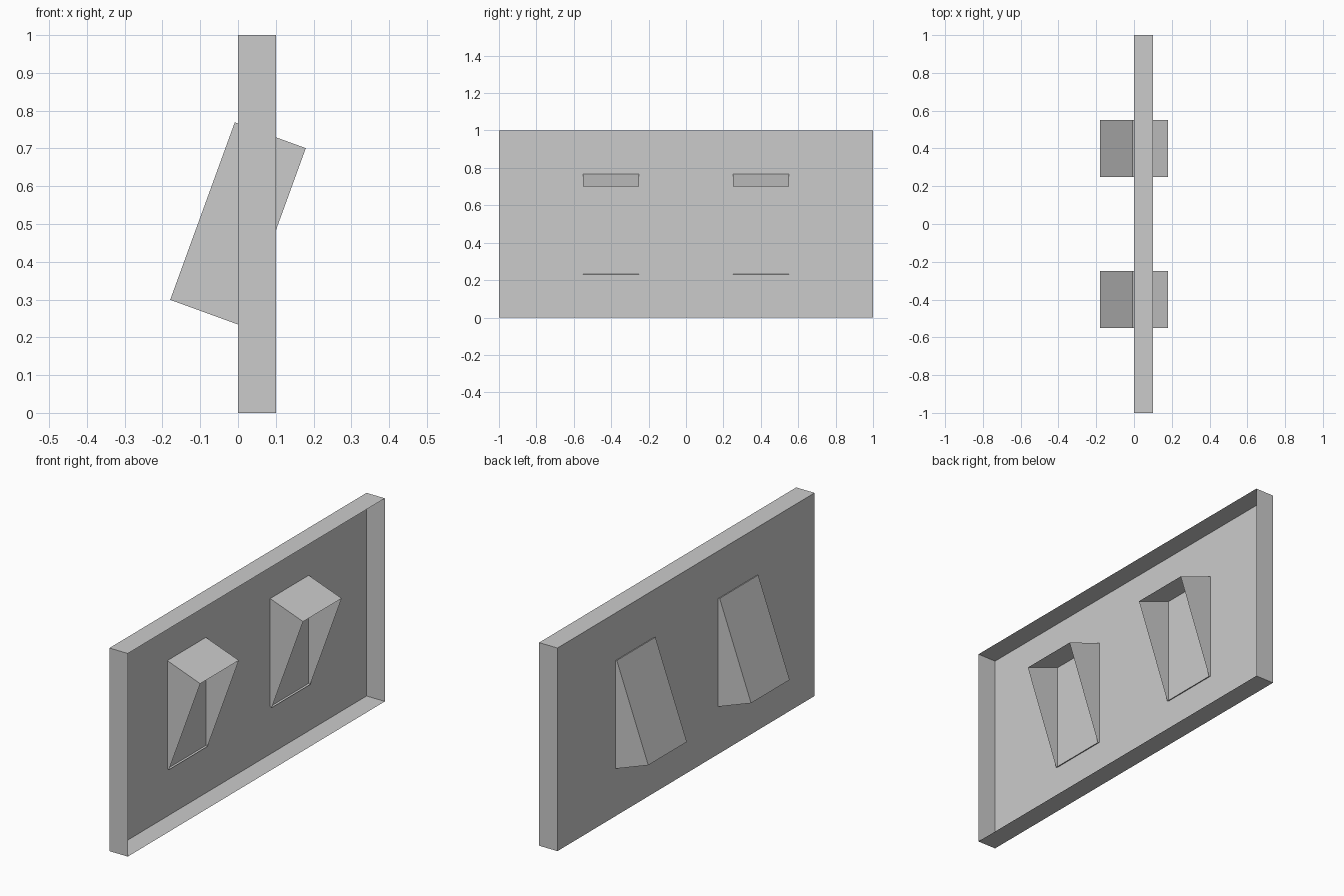
import bpy, bmesh, math
from mathutils import Matrix, Vector

cube = bpy.data.objects.get("Cube")
if cube:
    bpy.data.objects.remove(cube, do_unlink=True)

# Single plain grey
grey = bpy.data.materials.new("light_grey")
grey.use_nodes = True
colour = (0.6, 0.6, 0.6, 1)
grey.diffuse_color = colour
grey.node_tree.nodes["Principled BSDF"].inputs["Base Color"].default_value = colour


def open_box(name, size, centre, tilt=0):
    """Thin-walled box without its +x side, tilted about y."""
    bm = bmesh.new()
    bmesh.ops.create_cube(bm, size=1)
    bm.normal_update()
    side = [f for f in bm.faces if f.normal.x > 0.9]
    bmesh.ops.delete(bm, geom=side, context='FACES')
    bmesh.ops.scale(bm, vec=Vector(size), verts=bm.verts)
    bmesh.ops.rotate(bm, matrix=Matrix.Rotation(math.radians(tilt), 3, 'Y'),
                     verts=bm.verts)
    mesh = bpy.data.meshes.new(name)
    bm.to_mesh(mesh)
    bm.free()
    mesh.materials.append(grey)
    obj = bpy.data.objects.new(name, mesh)
    obj.location = centre
    bpy.context.collection.objects.link(obj)


# Shallow wall tray, open towards +x
open_box("wall_plate", (0.1, 2, 1), (0.05, 0, 0.5))

# Two tilted toggles passing through the plate
for name, y in (("front_toggle", -0.4), ("back_toggle", 0.4)):
    open_box(name, (0.2, 0.3, 0.5), (0, y, 0.5), tilt=20)
